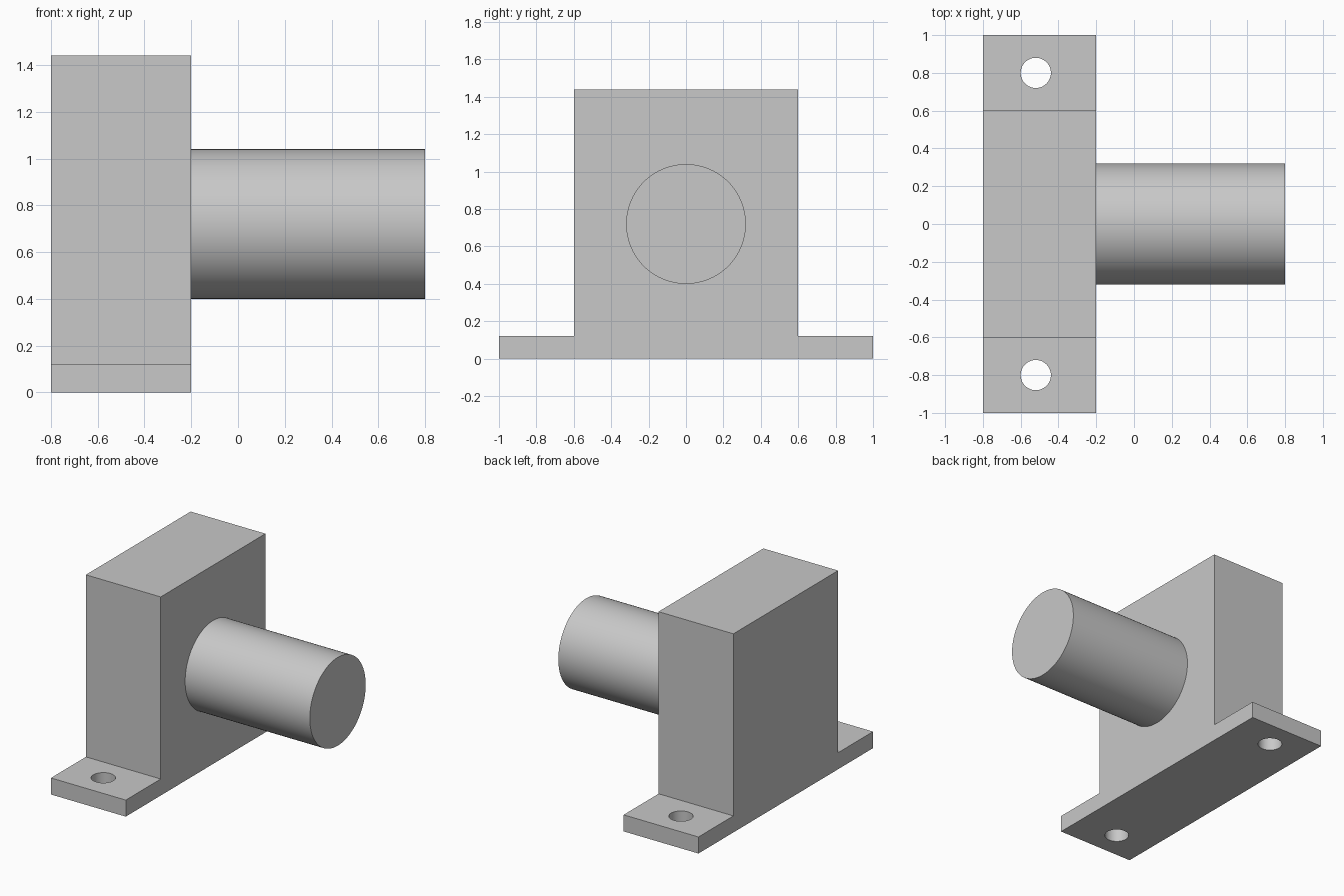
import bpy
import bmesh
from math import pi
from mathutils import Vector

cube = bpy.data.objects.get("Cube")
if cube:
    bpy.data.objects.remove(cube, do_unlink=True)

GREY = (0.58, 0.58, 0.58, 1)
grey = bpy.data.materials.new("light grey")
grey.use_nodes = True
grey.diffuse_color = GREY
grey.node_tree.nodes["Principled BSDF"].inputs["Base Color"].default_value = GREY

X_BACK, X_FACE, X_TIP = -0.8, -0.2, 0.8
FOOT_HEIGHT, BODY_HEIGHT = 0.12, 1.44


def cylinder(name, radius, depth, location, rotation=(0, 0, 0), sides=96):
    bpy.ops.mesh.primitive_cylinder_add(vertices=sides, radius=radius, depth=depth,
                                        location=location, rotation=rotation)
    obj = bpy.context.object
    obj.name = name
    obj.data.materials.append(grey)
    bpy.ops.object.shade_smooth_by_angle(angle=pi / 6)
    return obj


# Bracket: upright block with a foot on each side, one extruded profile
half = [(1, 0), (1, FOOT_HEIGHT), (0.6, FOOT_HEIGHT), (0.6, BODY_HEIGHT)]
profile = half + [(-y, z) for y, z in reversed(half)]
bm = bmesh.new()
face = bm.faces.new([bm.verts.new((X_BACK, y, z)) for y, z in profile])
extruded = bmesh.ops.extrude_face_region(bm, geom=[face])["geom"]
bmesh.ops.translate(bm, vec=Vector((X_FACE - X_BACK, 0, 0)),
                    verts=[v for v in extruded if isinstance(v, bmesh.types.BMVert)])
bmesh.ops.recalc_face_normals(bm, faces=bm.faces)
mesh = bpy.data.meshes.new("mounting_bracket")
bm.to_mesh(mesh)
bm.free()
mesh.materials.append(grey)
bracket = bpy.data.objects.new("mounting_bracket", mesh)
bpy.context.collection.objects.link(bracket)

# Bolt holes through the feet
for side, y in (("front", -0.8), ("back", 0.8)):
    cutter = cylinder(side + "_hole_cutter", 0.08, 0.4, (-0.52, y, FOOT_HEIGHT / 2), sides=64)
    cutter.hide_render = True
    cut = bracket.modifiers.new(side + "_bolt_hole", 'BOOLEAN')
    cut.operation = 'DIFFERENCE'
    cut.solver = 'EXACT'
    cut.object = cutter
    bpy.context.view_layer.objects.active = bracket
    bpy.ops.object.modifier_apply(modifier=cut.name)
    bpy.data.objects.remove(cutter, do_unlink=True)

bpy.ops.object.select_all(action='DESELECT')
bracket.select_set(True)
bpy.context.view_layer.objects.active = bracket
bpy.ops.object.shade_smooth_by_angle(angle=pi / 6)

# Shaft, seated a little way into the block
seat = X_FACE - 0.1
cylinder("shaft", 0.32, X_TIP - seat, ((X_TIP + seat) / 2, 0, BODY_HEIGHT / 2), (0, pi / 2, 0))
